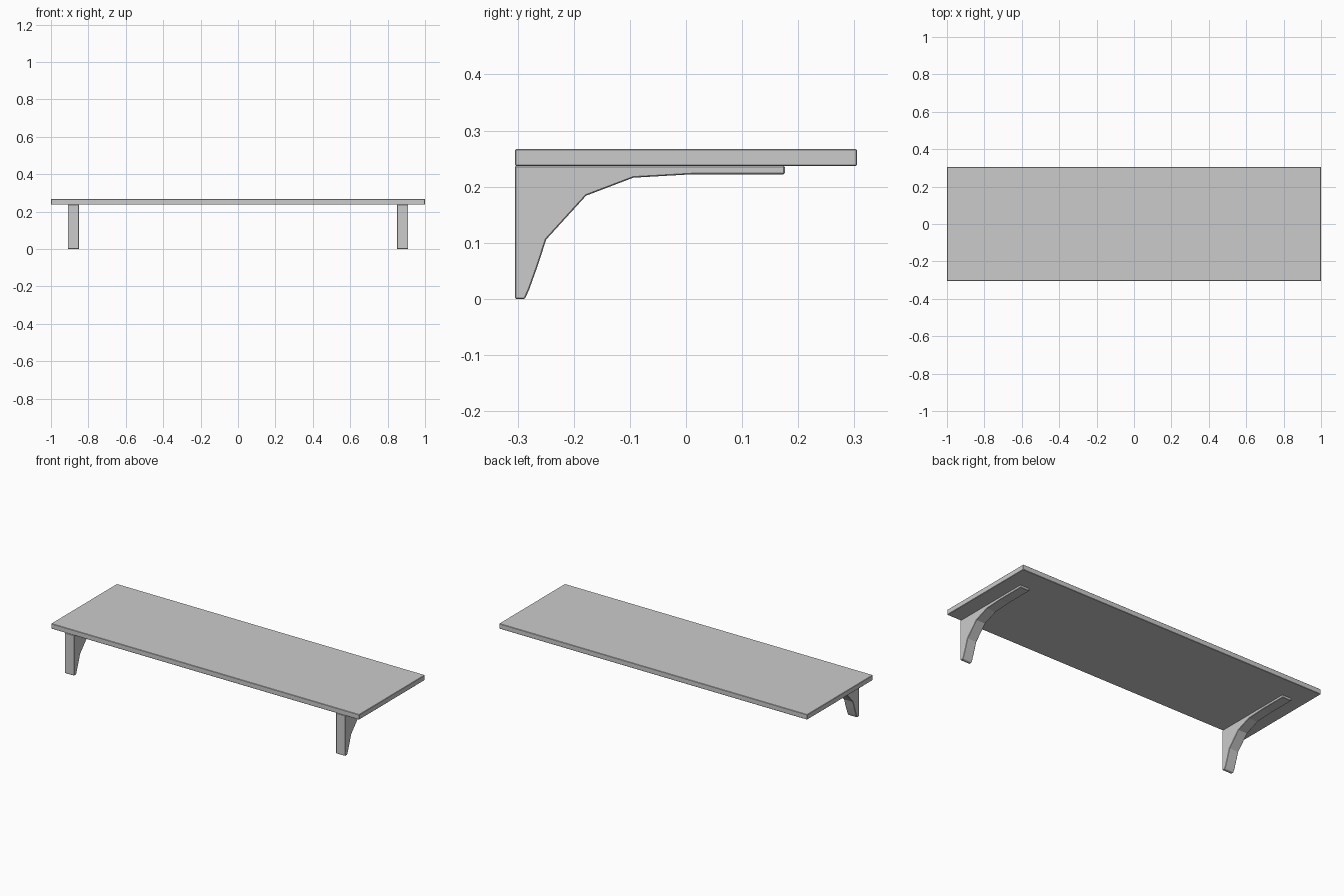
import bpy, bmesh

if "Cube" in bpy.data.objects:
    bpy.data.objects.remove(bpy.data.objects["Cube"])


def add_prism(name, profile, x0, x1, bevel):
    """Extrude a (y, z) profile from x0 to x1 and soften its edges."""
    bm = bmesh.new()
    face = bm.faces.new([bm.verts.new((x0, y, z)) for y, z in profile])
    ext = bmesh.ops.extrude_face_region(bm, geom=[face])
    verts = [v for v in ext["geom"] if isinstance(v, bmesh.types.BMVert)]
    bmesh.ops.translate(bm, verts=verts, vec=(x1 - x0, 0, 0))
    bmesh.ops.recalc_face_normals(bm, faces=bm.faces[:])
    mesh = bpy.data.meshes.new(name)
    bm.to_mesh(mesh)
    bm.free()
    obj = bpy.data.objects.new(name, mesh)
    bpy.context.collection.objects.link(obj)
    mod = obj.modifiers.new("edge_bevel", "BEVEL")
    mod.width = bevel
    mod.segments = 1
    mod.limit_method = "ANGLE"
    mod.angle_limit = 1.0
    return obj


# Shelf board
D, Z0, Z1 = 0.305, 0.237, 0.267
add_prism("shelf_board", [(-D, Z0), (D, Z0), (D, Z1), (-D, Z1)], -1, 1, 0.002)

# Curved support brackets
bracket = [(-D, 0), (-0.287, 0), (-0.279, 0.018), (-0.265, 0.057), (-0.249, 0.106),
           (-0.178, 0.184), (-0.094, 0.216), (0.01, 0.222),
           (0.176, 0.222), (0.176, Z0), (-D, Z0)]
for side, x in (("left", -0.88), ("right", 0.88)):
    add_prism(side + "_bracket", bracket, x - 0.03, x + 0.03, 0.002)
